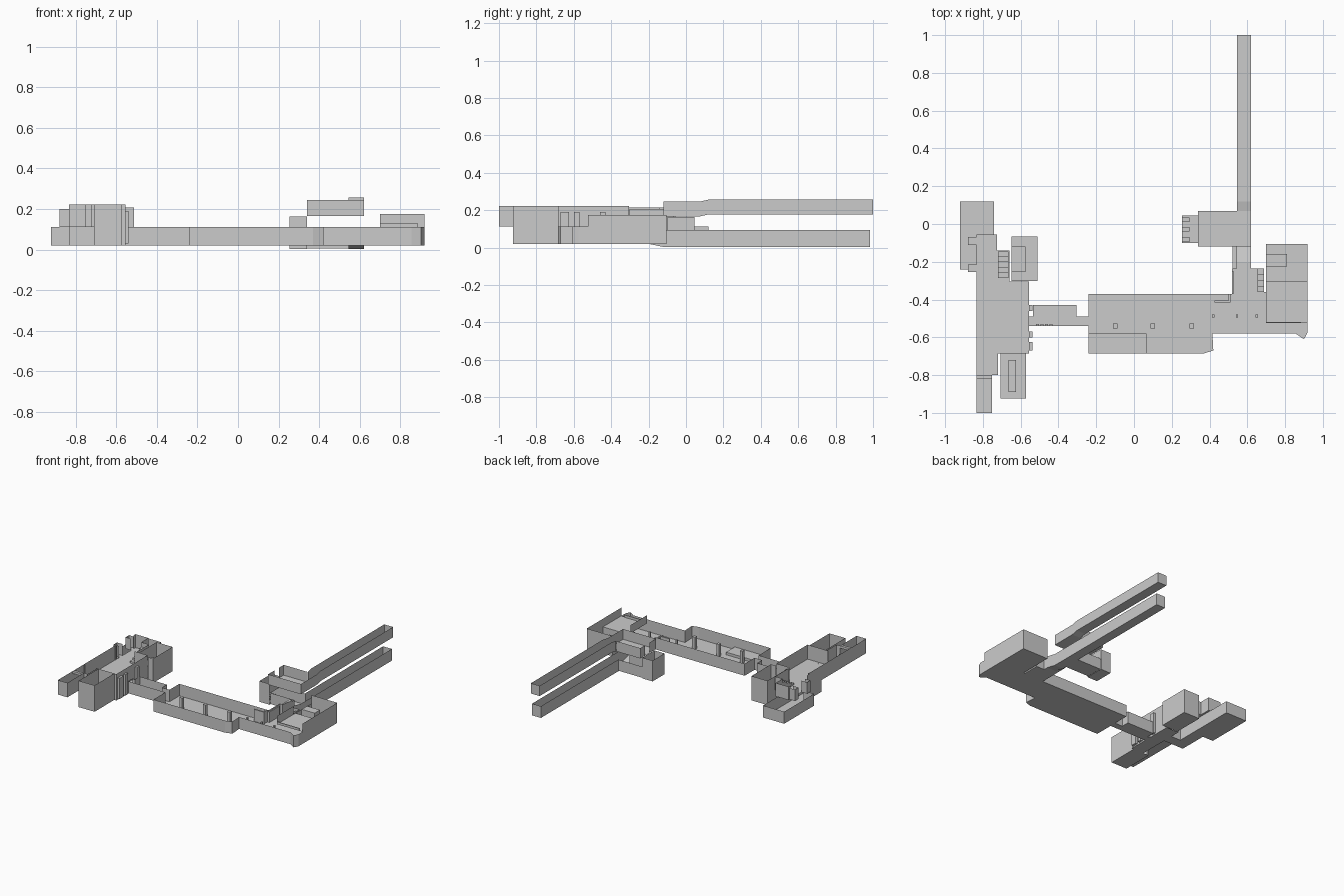
import bpy

if "Cube" in bpy.data.objects:
    bpy.data.objects.remove(bpy.data.objects["Cube"])


def make(name, verts, faces):
    me = bpy.data.meshes.new(name)
    me.from_pydata(verts, [], faces)
    me.update()
    ob = bpy.data.objects.new(name, me)
    bpy.context.collection.objects.link(ob)
    return ob


def room(name, pts, z0, z1, doors=None, floor=True):
    """Roofless room: flat floor plus sheet walls; doors = {edge: (t0, t1)} gaps."""
    doors = doors or {}
    n = len(pts)
    verts = [(x, y, z0) for x, y in pts]
    faces = [tuple(range(n))] if floor else []
    for i in range(n):
        a, b = pts[i], pts[(i + 1) % n]
        spans = [(0, 1)]
        if i in doors:
            t0, t1 = doors[i]
            spans = [(0, t0), (t1, 1)]
        for s, e in spans:
            if e - s < 0.001:
                continue
            k = len(verts)
            for t, z in ((s, z0), (e, z0), (e, z1), (s, z1)):
                verts.append((a[0] + (b[0] - a[0]) * t, a[1] + (b[1] - a[1]) * t, z))
            faces.append((k, k + 1, k + 2, k + 3))
    return make(name, verts, faces)


def rect(x0, x1, y0, y1):
    # edges: 0 south, 1 east, 2 north, 3 west
    return [(x0, y0), (x1, y0), (x1, y1), (x0, y1)]


def box(name, x0, x1, y0, y1, z0, z1):
    p = rect(x0, x1, y0, y1)
    v = [(x, y, z) for z in (z0, z1) for x, y in p]
    return make(name, v, [(3, 2, 1, 0), (4, 5, 6, 7)] +
                [(i, (i + 1) % 4, (i + 1) % 4 + 4, i + 4) for i in range(4)])


def passage(name, x0, x1, stations, height, gap=None):
    """Corridor along y with a sloping floor; gap = west wall segment left open."""
    v, f = [], []
    for y, z in stations:
        v += [(x0, y, z + height), (x0, y, z), (x1, y, z), (x1, y, z + height)]
    for i in range(len(stations) - 1):
        for j in range(3):
            if not (j == 0 and i == gap):
                k = 4 * i + j
                f.append((k, k + 1, k + 5, k + 4))
    k = 4 * (len(stations) - 1)
    f.append((k, k + 1, k + 2, k + 3))
    return make(name, v, f)


FULL = (0, 1)
LOW, MID, TOP = 0.02, 0.112, 0.223

# Long hall joined to the east room
room("main_hall", [(-.24, -.685), (.37, -.685), (.42, -.67), (.415, -.58), (.855, -.58),
                   (.90, -.61), (.918, -.575), (.918, -.105), (.70, -.105), (.70, -.36),
                   (.688, -.36), (.688, -.235), (.52, -.235), (.52, -.37), (-.24, -.37)],
     LOW, MID, {11: (.40, .86), 14: (.38, .54)})
for i, x in enumerate((-.10, .10, .305)):
    box(f"hall_pillar_{i}", x - .012, x + .012, -.552, -.528, LOW, MID)
box("hall_platform", -.24, .065, -.685, -.58, LOW, .04)
for i, x in enumerate((.42, .545, .65)):
    box(f"east_post_{i}", x - .006, x + .006, -.495, -.48, LOW, .075)
box("hall_partition_long", .425, .51, -.415, -.405, LOW, MID)
box("hall_partition_short", .50, .51, -.405, -.37, LOW, MID)
box("east_partition", .52, .527, -.37, -.25, LOW, .10)
for i in range(4):
    box(f"east_step_{i}", .655, .688, -.36 + .03 * i, -.235, LOW + .018 * i, LOW + .018 * (i + 1))

# Raised gallery at the east end
room("gallery_walls", rect(.70, .918, -.525, -.105), MID, .175,
     {0: FULL, 3: (.0, .53)}, floor=False)
make("gallery_floor", [(x, y, MID) for x, y in rect(.70, .918, -.525, -.305)], [(0, 1, 2, 3)])
box("gallery_rail", .70, .885, -.525, -.518, MID, .13)
box("gallery_drop_wall", .70, .918, -.308, -.302, LOW, MID)
box("gallery_ledge", .70, .81, -.225, -.16, LOW, MID)

# Lower corridor with ramp and side passage
passage("lower_corridor", .545, .62,
        [(-.235, .02), (-.20, .02), (-.12, .003), (-.09, .003), (.04, .003), (.985, .003)], .09, gap=3)
box("corridor_jamb", .522, .545, -.235, -.12, LOW, .10)
room("lower_side_passage", rect(.34, .545, -.09, .04), .005, .09, {1: FULL, 3: FULL})
room("lift_shaft", rect(.253, .34, -.10, .045), .003, .163, {1: FULL})
room("shaft_inner_wall", rect(.339, .34, -.10, .045), .09, .163, floor=False)
for i, y in enumerate((-.095, -.04, .01)):
    box(f"shaft_block_{i}", .253, .295, y, y + .025, .003, .02)

# Upper room and corridor
room("upper_room", rect(.34, .62, -.12, .07), .166, .245, {2: (.0, .27), 3: (.3, .6)})
passage("upper_corridor", .545, .62, [(.07, .166), (.12, .177), (1.0, .177)], .079)

# Link corridor between the hall and the west block
room("link_corridor", [(-.555, -.54), (-.24, -.54), (-.24, -.49), (-.305, -.49), (-.305, -.43),
                       (-.535, -.43), (-.535, -.49), (-.555, -.49)], LOW, MID, {1: FULL, 7: FULL})
for i in range(4):
    box(f"link_step_{i}", -.52 + .024 * i, -.504 + .024 * i, -.54, -.53, LOW, .04)

# West block: upper hall over a lower passage linking both shafts
room("west_hall", rect(-.833, -.555, -.685, -.305), MID, TOP,
     {0: (.04, .37), 2: (.40, .97)})
room("west_undercroft", rect(-.66, -.555, -.685, -.305), LOW, MID,
     {0: (.1, .7), 1: (.38, .52), 2: (.1, .8), 3: (.2, .4)})
room("west_under_passage", [(-.83, -.46), (-.66, -.46), (-.66, -.38), (-.74, -.38),
                            (-.74, -.24), (-.83, -.24)], LOW, MID, {1: FULL, 4: FULL})
for i, (y, w) in enumerate(((-.67, .045), (-.60, .03), (-.46, .03))):
    box(f"west_buttress_{i}", -.555, -.538, y, y + w, .03, .19)

# Tall shafts north-east and south of the west hall
room("north_shaft", rect(-.648, -.512, -.302, -.065), LOW, .207, {0: (.0, .68)})
box("north_shaft_ledge", -.648, -.575, -.255, -.12, LOW, MID)
room("south_shaft", rect(-.708, -.573, -.925, -.685), LOW, TOP, {2: (.1, .9)})
box("south_shaft_ledge", -.665, -.625, -.89, -.72, LOW, MID)

# South-west exit, stepping narrower
room("south_lobby", rect(-.833, -.72, -.80, -.685), MID, TOP, {0: (.0, .72), 2: FULL})
room("south_exit", rect(-.833, -.752, -1.0, -.80), MID, TOP, {2: FULL})
box("south_exit_lintel", -.833, -.752, -.82, -.80, .205, TOP)

# North-west antechamber with wall niches and stairs
room("north_antechamber", [(-.833, -.305), (-.66, -.305), (-.66, -.14), (-.725, -.14),
                           (-.725, -.055), (-.833, -.055)], MID, .215, {0: FULL, 5: (.1, .9)})
for i, (y0, y1) in enumerate(((-.11, -.068), (-.255, -.215))):
    room(f"niche_{i}", rect(-.88, -.833, y0, y1), MID, .20, {1: FULL})
for i in range(5):
    box(f"ante_step_{i}", -.72, -.665, -.285 + .028 * i, -.145, MID + .014 * i, MID + .014 * (i + 1))

# North-west lower room
room("north_west_room", rect(-.92, -.74, -.242, .12), LOW, MID, {0: (.5, 1 - .02)})
